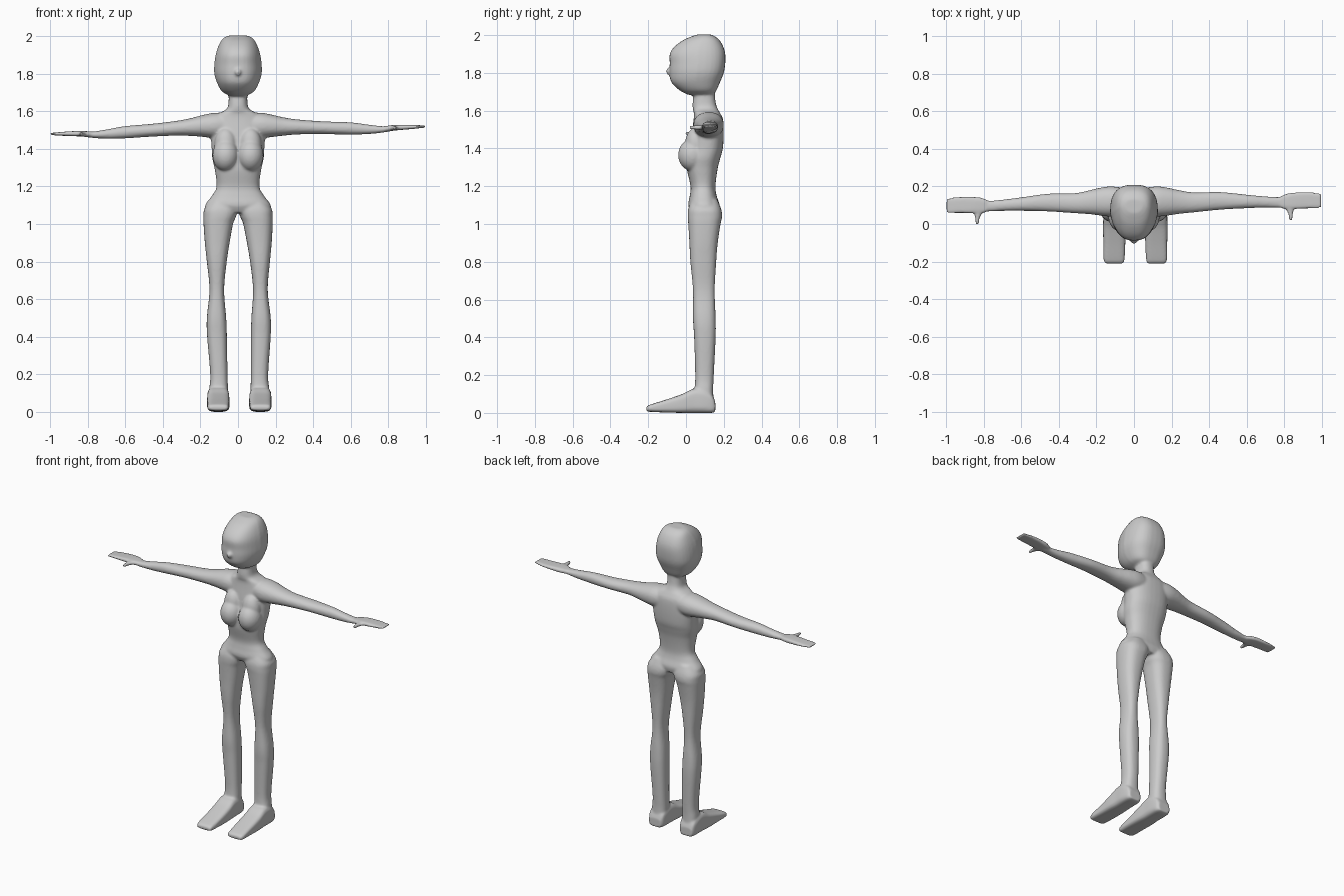
import bpy, bmesh, math
from mathutils import Vector, Matrix

bm = bmesh.new()
N = 32


def catmull(p0, p1, p2, p3, t):
    return [0.5 * (2 * b + (c - a) * t + (2 * a - 5 * b + 4 * c - d) * t * t
                   + (3 * b - a - 3 * c + d) * t ** 3)
            for a, b, c, d in zip(p0, p1, p2, p3)]


def spow(v, e):
    return math.copysign(abs(v) ** e, v)


def loft(axis, rows, n=2.4, taper=0.0, place=lambda v: v, steps=5):
    """Rows: (position on axis, a0, a1, b0, b1) = extents of a rounded section."""
    ext = [rows[0]] + rows + [rows[-1]]
    secs = []
    for i in range(len(rows) - 1):
        secs += [catmull(*ext[i:i + 4], k / steps) for k in range(steps)]
    secs.append(rows[-1])
    rings = []
    for t, a0, a1, b0, b1 in secs:
        ring = []
        for k in range(N):
            ang = 2 * math.pi * k / N
            ca, sb = spow(math.cos(ang), 2 / n), spow(math.sin(ang), 2 / n)
            a = (a0 + a1) / 2 + (a1 - a0) / 2 * ca * (1 + taper * min(0, sb))
            b = (b0 + b1) / 2 + (b1 - b0) / 2 * sb
            co = {'x': (t, a, b), 'y': (a, t, b), 'z': (a, b, t)}[axis]
            ring.append(bm.verts.new(place(Vector(co))))
        rings.append(ring)
    for r, q in zip(rings, rings[1:]):
        for k in range(N):
            bm.faces.new((r[k], r[(k + 1) % N], q[(k + 1) % N], q[k]))
    bm.faces.new(rings[0])
    bm.faces.new(rings[-1])


def sym(rows):
    return [(z, -w, w, f, b) for z, w, f, b in rows]


def ball(c, r):
    bmesh.ops.create_uvsphere(bm, u_segments=24, v_segments=16, radius=1,
                              matrix=Matrix.Translation(c) @ Matrix.Diagonal((*r, 1)))


# Head and nose: (z, half width, front y, back y)
loft('z', sym([(1.683, .045, .015, .14), (1.705, .085, -.03, .16), (1.75, .111, -.077, .18),
               (1.80, .126, -.087, .2), (1.85, .126, -.086, .208), (1.90, .119, -.086, .208),
               (1.94, .107, -.06, .197), (1.975, .09, -.012, .176), (1.995, .07, .035, .15),
               (2.003, .045, .06, .13)]), n=2.7, taper=.22)
ball((0, -.088, 1.808), (.018, .018, .02))

# Neck and torso
loft('z', sym([(1.75, .05, .05, .15), (1.65, .05, .036, .156), (1.61, .063, .036, .168),
               (1.585, .11, .042, .182), (1.55, .14, .04, .197), (1.48, .145, .03, .2),
               (1.40, .14, .02, .195), (1.35, .137, .008, .182), (1.29, .124, .005, .167),
               (1.20, .114, .024, .156), (1.15, .139, .02, .162), (1.10, .175, .012, .178),
               (1.06, .165, .03, .17)]))

for s in (1, -1):
    # Bust
    ball((s * .066, .035, 1.365), (.07, .077, .085))
    ball((s * .066, .05, 1.42), (.06, .055, .09))

    # Arms droop slightly and sit further forward on one side
    def arm_side(v):
        k = max(0, v.x - .2) / .8 if s < 0 else 0
        return Vector((s * v.x, v.y - .028 * k, v.z - .04 * k))

    loft('x', [(.04, .05, .19, 1.46, 1.59), (.12, .04, .2, 1.457, 1.592), (.18, .045, .193, 1.463, 1.582),
               (.24, .054, .18, 1.47, 1.568), (.32, .062, .168, 1.477, 1.556), (.46, .076, .17, 1.478, 1.546),
               (.6, .084, .156, 1.476, 1.541), (.7, .087, .147, 1.479, 1.528), (.78, .086, .144, 1.488, 1.52),
               (.83, .088, .15, 1.498, 1.524)], n=2.2, place=arm_side)
    # Mitten hand and thumb
    loft('x', [(.77, .09, .142, 1.492, 1.518), (.81, .079, .16, 1.495, 1.525), (.86, .08, .168, 1.5, 1.528),
               (.93, .083, .17, 1.506, 1.527), (.985, .084, .165, 1.512, 1.525), (1.0, .09, .16, 1.513, 1.525)],
         n=3.6, place=arm_side)
    loft('y', [(.018, .827, .843, 1.502, 1.52), (.05, .822, .846, 1.5, 1.522), (.075, .81, .85, 1.498, 1.522),
               (.1, .8, .86, 1.498, 1.522)], place=arm_side)

    # Legs, shifted a touch to one side lower down
    def leg_side(v):
        return Vector((s * v.x + .007 * min(1, max(0, 1.1 - v.z)), v.y, v.z))

    loft('z', [(1.13, .03, .14, .03, .165), (1.08, .003, .179, .012, .186), (1.04, .011, .184, .009, .191),
               (1.0, .027, .184, .012, .183), (.9, .046, .178, .018, .168), (.8, .062, .168, .023, .16),
               (.65, .077, .155, .037, .152), (.5, .067, .17, .037, .157), (.4, .064, .169, .043, .157),
               (.2, .062, .154, .049, .147), (.12, .06, .16, .045, .144), (.03, .06, .165, .04, .148)],
         n=2.5, place=leg_side)
    loft('y', [(-.21, .066, .155, .012, .03), (-.195, .058, .168, .006, .042), (-.1, .053, .17, .002, .072),
               (-.02, .052, .172, 0, .1), (.04, .054, .17, 0, .128), (.09, .055, .17, 0, .125),
               (.135, .06, .165, 0, .1), (.155, .072, .155, .005, .06)], n=4, place=leg_side)

bmesh.ops.recalc_face_normals(bm, faces=bm.faces[:])
mesh = bpy.data.meshes.new("body")
bm.to_mesh(mesh)
bm.free()
body = bpy.data.objects.new("body", mesh)
bpy.context.collection.objects.link(body)

# Fuse parts into one skin and soften the joins
fuse = body.modifiers.new("fuse", 'REMESH')
fuse.mode = 'VOXEL'
fuse.voxel_size = .007
fuse.use_smooth_shade = True
soft = body.modifiers.new("soften", 'SMOOTH')
soft.factor = .5
soft.iterations = 6
